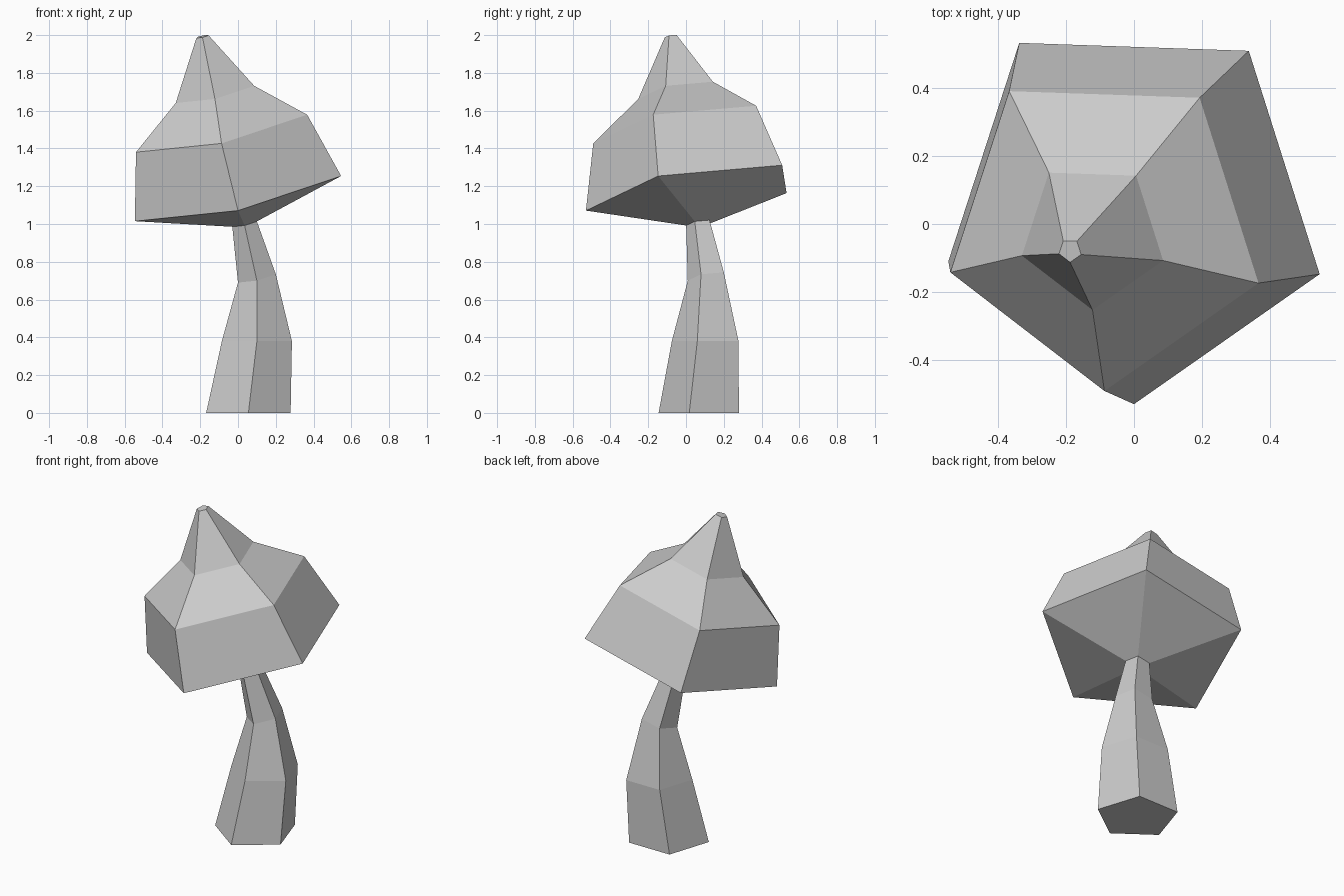
import bpy
import bmesh
from math import cos, sin, pi, radians
from mathutils import Matrix, Vector

SIDES = 5
TILT = Matrix.Rotation(radians(9), 3, 'X') @ Matrix.Rotation(radians(-12.5), 3, 'Y')
FLAT = Matrix.Identity(3)

cube = bpy.data.objects.get("Cube")
if cube:
    bpy.data.objects.remove(cube, do_unlink=True)

grey = bpy.data.materials.new("plain grey")
grey.use_nodes = True
colour = (0.6, 0.6, 0.6, 1)
grey.diffuse_color = colour
grey.node_tree.nodes["Principled BSDF"].inputs["Base Color"].default_value = colour


def add_ring(bm, centre, radius, turn):
    """Pentagon with one corner to the front, turned about its centre."""
    ring = []
    for i in range(SIDES):
        a = 2 * pi * i / SIDES - pi / 2
        offset = turn @ Vector((radius * cos(a), radius * sin(a), 0))
        ring.append(bm.verts.new(Vector(centre) + offset))
    return ring


def loft(name, rings, close_first=False, close_last=False):
    """Skin a stack of pentagons, listed from bottom to top."""
    bm = bmesh.new()
    loops = [add_ring(bm, *ring) for ring in rings]
    for low, high in zip(loops, loops[1:]):
        for i in range(SIDES):
            j = (i + 1) % SIDES
            bm.faces.new((low[i], low[j], high[j], high[i]))
    if close_first:
        bm.faces.new(loops[0][::-1])
    if close_last:
        bm.faces.new(loops[-1])
    mesh = bpy.data.meshes.new(name)
    bm.to_mesh(mesh)
    bm.free()
    mesh.materials.append(grey)
    obj = bpy.data.objects.new(name, mesh)
    bpy.context.collection.objects.link(obj)
    return obj


# Neck shared by stem and cap
neck = ((0.035, 0.07, 1.003), 0.07, TILT)

# Bent stem
loft("stem", [
    ((0.055, 0.09, 0), 0.235, FLAT),
    ((0.1, 0.12, 0.38), 0.195, FLAT),
    ((0.1, 0.116, 0.717), 0.108, TILT),
    neck,
], close_first=True)

# Tilted cap: underside, rim, shoulder, upper slope and tip
loft("cap", [
    neck,
    ((0, 0.051, 1.163), 0.588, TILT),
    ((-0.087, -0.009, 1.503), 0.488, TILT),
    ((-0.122, -0.032, 1.697), 0.2235, TILT),
    ((-0.188, -0.078, 1.993), 0.035, TILT),
], close_last=True)
